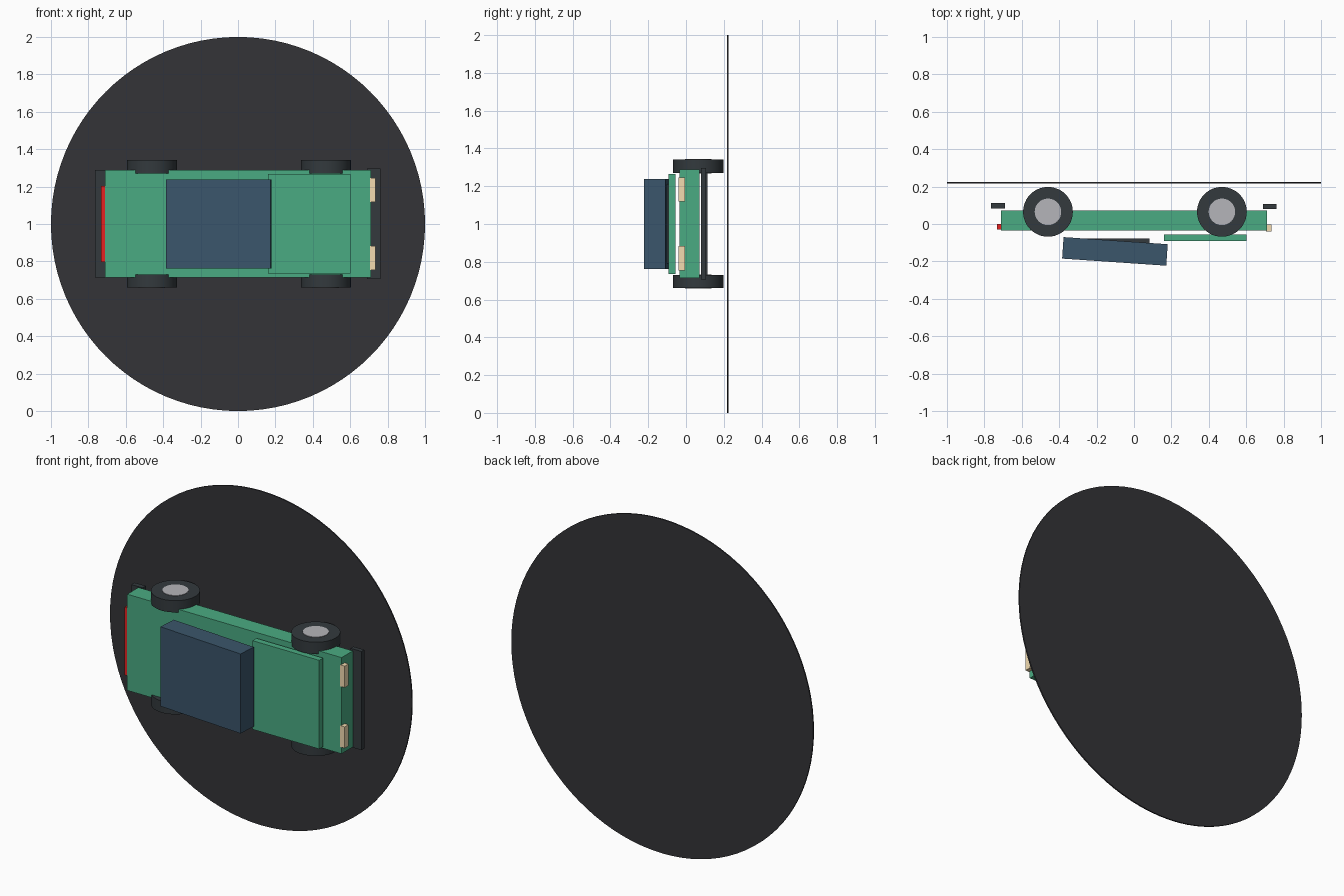
import bpy
from math import radians

if "Cube" in bpy.data.objects:
    bpy.data.objects.remove(bpy.data.objects["Cube"])


def material(name, rgb):
    """Material from display colour values, converted to linear."""
    m = bpy.data.materials.new(name)
    m.diffuse_color = (*[((c + 0.055) / 1.055) ** 2.4 for c in rgb], 1)
    m.use_nodes = True
    m.node_tree.nodes["Principled BSDF"].inputs["Base Color"].default_value = m.diffuse_color
    return m


GREEN = material("green_paint", (0.29, 0.67, 0.51))
BLUE = material("blue_cabin", (0.23, 0.335, 0.42))
DARK = material("dark_rubber", (0.20, 0.225, 0.24))
BLACK = material("dark_disc", (0.20, 0.20, 0.215))
METAL = material("hub_metal", (0.71, 0.71, 0.73))
CREAM = material("headlight_cream", (0.95, 0.86, 0.69))
RED = material("tail_red", (0.90, 0.13, 0.13))


def box(name, x, y, z, mat, turn=0):
    """Box from (min, max) ranges, optionally turned about z."""
    bpy.ops.mesh.primitive_cube_add(size=1)
    o = bpy.context.object
    o.name = name
    o.location = [(a + b) / 2 for a, b in (x, y, z)]
    o.scale = [b - a for a, b in (x, y, z)]
    o.rotation_euler.z = radians(turn)
    bpy.ops.object.transform_apply(location=False, rotation=False)
    o.data.materials.append(mat)
    return o


def cylinder(name, loc, r, depth, mat, sides, rot=(0, 0, 0)):
    bpy.ops.mesh.primitive_cylinder_add(vertices=sides, radius=r, depth=depth,
                                        location=loc, rotation=rot)
    o = bpy.context.object
    o.name = name
    o.data.materials.append(mat)
    bpy.ops.object.shade_smooth_by_angle(angle=radians(30))
    return o


# Upright backing disc
cylinder("base_disc", (0, 0.221, 1), 1.0, 0.008, BLACK, 96, (radians(90), 0, 0))

# Body, hood and tilted cabin
box("body", (-0.71, 0.71), (-0.034, 0.072), (0.713, 1.289), GREEN)
box("hood", (0.161, 0.602), (-0.092, -0.055), (0.735, 1.266), GREEN)
box("cabin", (-0.381, 0.177), (-0.204, -0.089), (0.763, 1.239), BLUE, -3.9)
box("cabin_underside", (-0.30, 0.082), (-0.16, -0.077), (0.79, 1.212), DARK)

# Bumpers
box("front_bumper", (0.69, 0.762), (0.08, 0.107), (0.705, 1.296), DARK)
box("rear_bumper", (-0.764, -0.69), (0.082, 0.113), (0.714, 1.288), DARK)

# Lights
for side, z in (("left", (1.118, 1.247)), ("right", (0.755, 0.883))):
    box(side + "_headlight", (0.705, 0.735), (-0.04, -0.004), z, CREAM)
box("tail_light", (-0.732, -0.705), (-0.029, -0.001), (0.798, 1.204), RED)

# Wheels
for end, x in (("rear", -0.46), ("front", 0.47)):
    for side, z in (("left", 1.306), ("right", 0.695)):
        cylinder(f"{end}_{side}_tyre", (x, 0.065, z), 0.133, 0.07, DARK, 48)
        cylinder(f"{end}_{side}_hub", (x, 0.065, z), 0.071, 0.075, METAL, 32)
